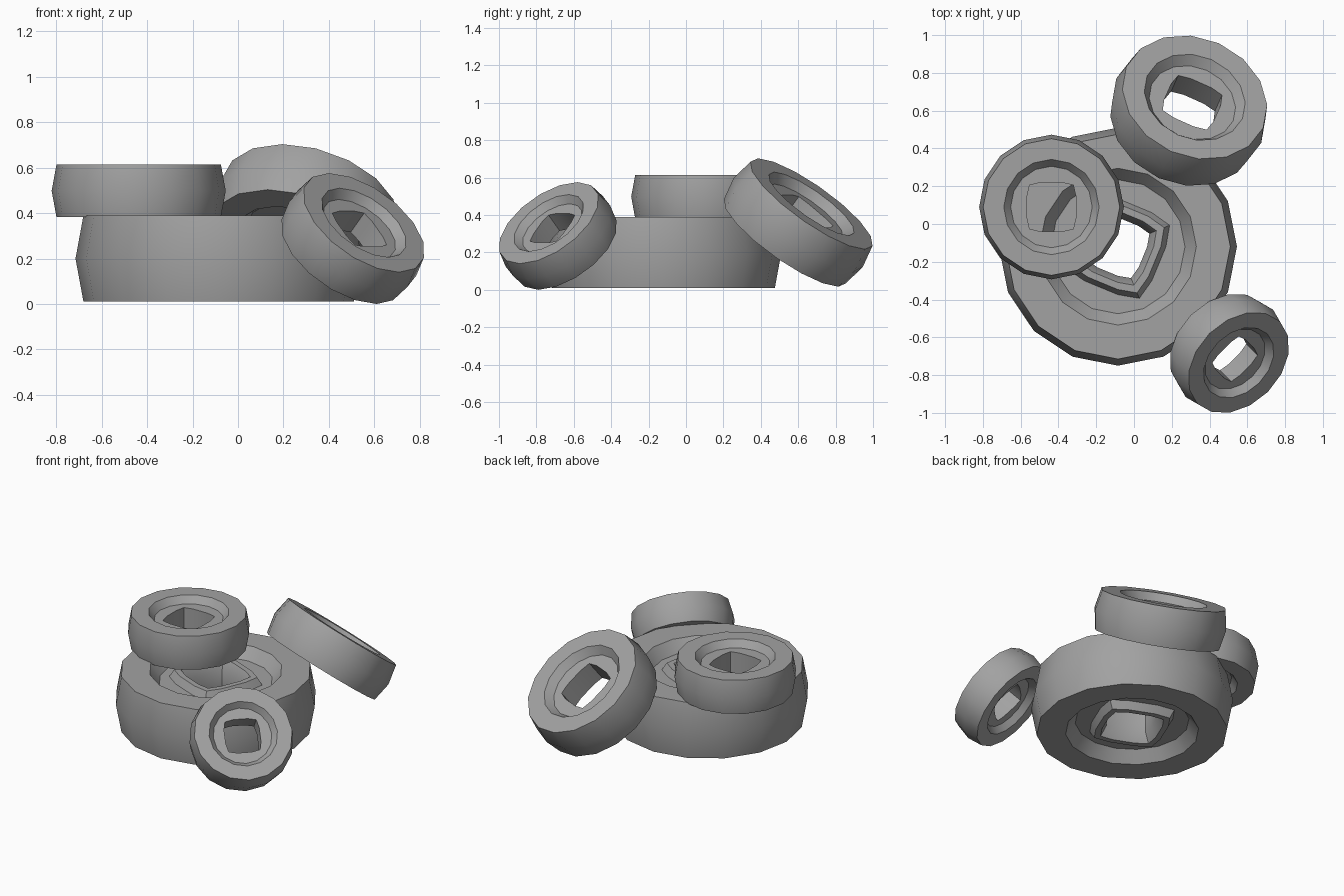
import bpy, bmesh, math
from mathutils import Matrix, Vector

if "Cube" in bpy.data.objects:
    bpy.data.objects.remove(bpy.data.objects["Cube"])

grey = bpy.data.materials.new("mid grey")
grey.diffuse_color = (0.36, 0.36, 0.36, 1)
grey.use_nodes = True
grey.node_tree.nodes["Principled BSDF"].inputs["Base Color"].default_value = grey.diffuse_color
SIDES = 16

# Half profiles (size, height, is_square), from the rim's middle up and in to the hole
RIM = [(0.63, 0.0, 0), (0.595, 0.19, 0), (0.415, 0.19, 0), (0.355, 0.115, 0)]
PLAIN_HOLE = [(0.214, 0.115, 1)]
FRAMED_HOLE = [(0.235, 0.115, 1), (0.21, 0.165, 1), (0.175, 0.165, 1), (0.143, 0.10, 1)]


def radius(size, square, a):
    """Circle radius, or the radius of a rounded square at angle a."""
    if not square:
        return size
    p = 6
    return size / (abs(math.cos(a)) ** p + abs(math.sin(a)) ** p) ** (1 / p)


def wheel(name, centre, normal, outer, hole, spin=0.0):
    half = RIM + hole
    loop = half + [(r, -z, q) for r, z, q in reversed(half[1:])]
    bm = bmesh.new()
    rings = []
    for r, z, q in loop:
        ring = []
        for i in range(SIDES):
            a = 2 * math.pi * i / SIDES
            d = radius(r, q, a)
            ring.append(bm.verts.new((d * math.cos(a), d * math.sin(a), z)))
        rings.append(ring)
    for k in range(len(rings)):
        lo, hi = rings[k], rings[(k + 1) % len(rings)]
        for i in range(SIDES):
            j = (i + 1) % SIDES
            bm.faces.new((lo[i], lo[j], hi[j], hi[i]))
    bmesh.ops.recalc_face_normals(bm, faces=bm.faces)
    # Scale, spin and tilt so the axis follows the normal
    n = Vector(normal).normalized()
    x = Vector((0, 0, 1)).cross(n)
    x = x.normalized() if x.length > 1e-4 else Vector((1, 0, 0))
    rot = Matrix((x, n.cross(x), n)).transposed().to_4x4()
    bm.transform(Matrix.Translation(centre) @ rot
                 @ Matrix.Rotation(spin, 4, 'Z') @ Matrix.Scale(outer / 0.63, 4))
    me = bpy.data.meshes.new(name)
    bm.to_mesh(me)
    bm.free()
    me.materials.append(grey)
    ob = bpy.data.objects.new(name, me)
    bpy.context.collection.objects.link(ob)
    bpy.ops.object.select_all(action='DESELECT')
    ob.select_set(True)
    bpy.context.view_layer.objects.active = ob
    bpy.ops.object.shade_smooth_by_angle(angle=math.radians(30))


# Large flat ring with a raised square frame around its hole
wheel("large_ring", (-0.085, -0.12, 0.2), (0, 0, 1), 0.63, FRAMED_HOLE, math.radians(-22.5))
# Ring lying on top, and two rings leaning on the large one
wheel("top_ring", (-0.437, 0.09, 0.498), (0, 0, 1), 0.383, PLAIN_HOLE)
wheel("back_leaning_ring", (0.29, 0.60, 0.36), (0.25, 0.56, 0.79), 0.42, PLAIN_HOLE)
wheel("front_leaning_ring", (0.505, -0.685, 0.288), (0.5, -0.5, 0.71), 0.327, PLAIN_HOLE)
